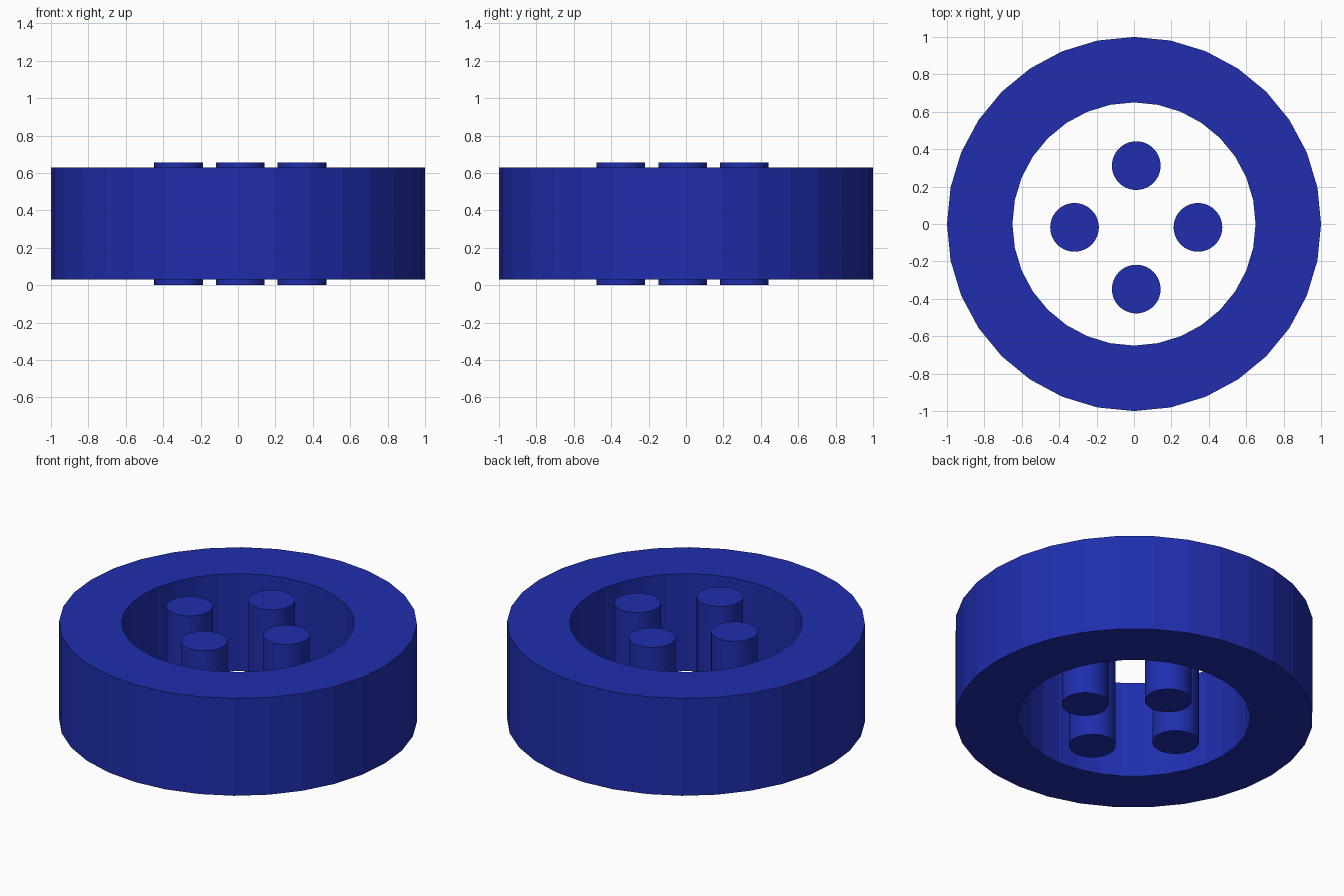
import bpy, bmesh
from math import cos, sin, pi

if "Cube" in bpy.data.objects:
    bpy.data.objects.remove(bpy.data.objects["Cube"])

blue = bpy.data.materials.new("blue")
blue.diffuse_color = (0.014, 0.027, 0.42, 1)
blue.use_nodes = True
blue.node_tree.nodes["Principled BSDF"].inputs["Base Color"].default_value = blue.diffuse_color


def finish(bm, name):
    bmesh.ops.recalc_face_normals(bm, faces=bm.faces)
    mesh = bpy.data.meshes.new(name)
    bm.to_mesh(mesh)
    bm.free()
    mesh.materials.append(blue)
    obj = bpy.data.objects.new(name, mesh)
    bpy.context.collection.objects.link(obj)
    return obj


# Outer ring: rectangular profile swept round 32 flat sides
SIDES = 32
profile = [(1.0, 0.03), (1.0, 0.63), (0.65, 0.63), (0.65, 0.03)]
bm = bmesh.new()
loops = [[bm.verts.new((r * cos(2 * pi * i / SIDES), r * sin(2 * pi * i / SIDES), z))
          for i in range(SIDES)] for r, z in profile]
for k, lower in enumerate(loops):
    upper = loops[(k + 1) % len(loops)]
    for i in range(SIDES):
        j = (i + 1) % SIDES
        bm.faces.new((lower[i], lower[j], upper[j], upper[i]))
finish(bm, "outer_ring")

# Four round pins, slightly off centre and longer than the ring
CX, CY, OFFSET, HEIGHT = 0.012, -0.018, 0.33, 0.655
for name, dx, dy in (("right", 1, 0), ("back", 0, 1), ("left", -1, 0), ("front", 0, -1)):
    bm = bmesh.new()
    bmesh.ops.create_cone(bm, cap_ends=True, segments=64, radius1=0.13,
                          radius2=0.13, depth=HEIGHT)
    for face in bm.faces:
        face.smooth = len(face.verts) == 4
    for edge in bm.edges:
        edge.smooth = all(f.smooth for f in edge.link_faces)
    pin = finish(bm, name + "_pin")
    pin.location = (CX + OFFSET * dx, CY + OFFSET * dy, HEIGHT / 2)
